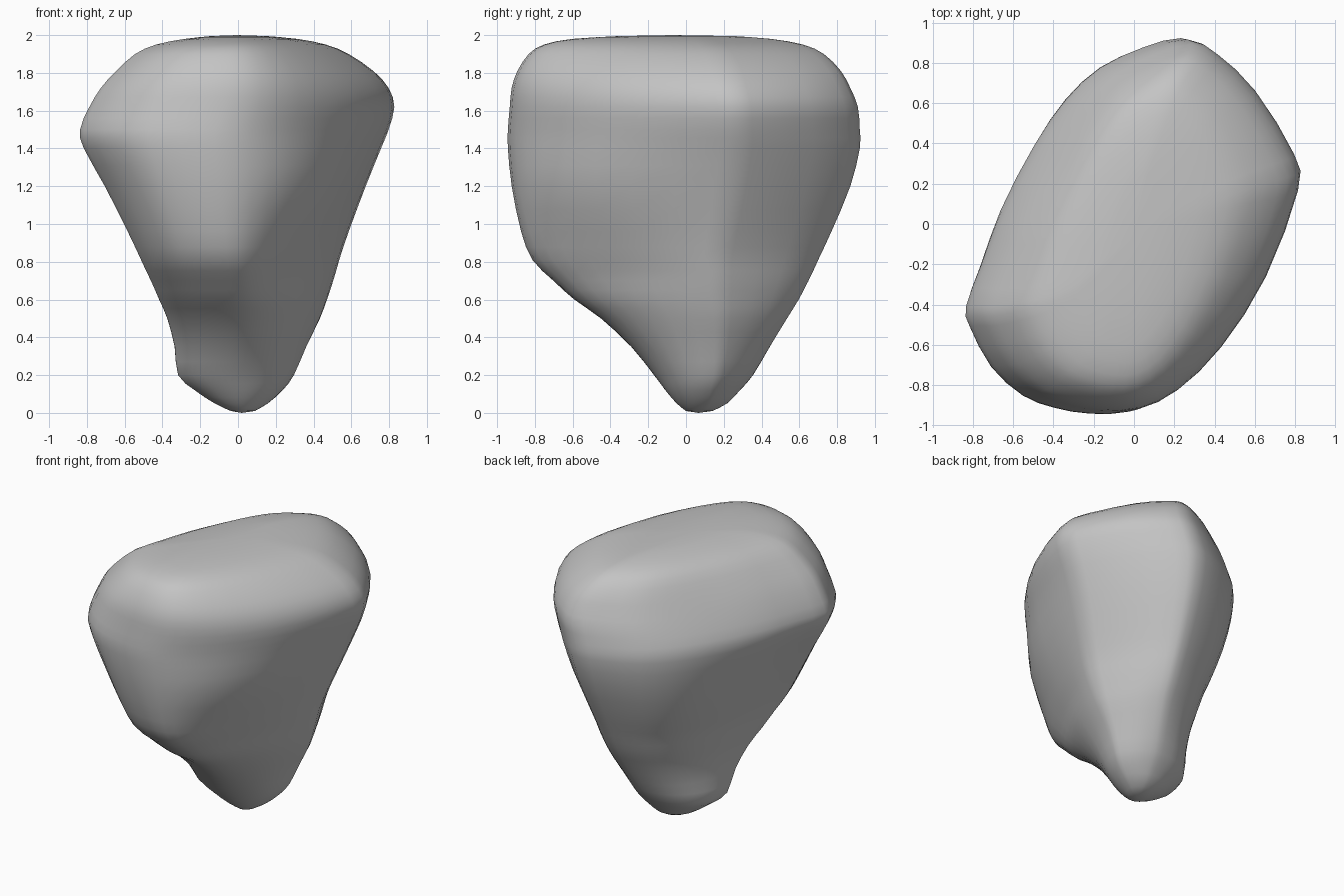
import bpy
import bmesh
import math

default_cube = bpy.data.objects.get("Cube")
if default_cube:
    bpy.data.objects.remove(default_cube, do_unlink=True)

# Widest outline of the stone, seen from above, counter-clockwise
OUTLINE = [
    (.82, .18), (.8, .36), (.6, .68), (.41, .86), (.27, .93), (.08, .88),
    (-.13, .77), (-.3, .6), (-.46, .37), (-.64, .06), (-.75, -.2),
    (-.83, -.4), (-.81, -.5), (-.7, -.7), (-.54, -.84), (-.38, -.9),
    (-.2, -.93), (0, -.92), (.2, -.82), (.42, -.6), (.65, -.25),
]
HALF_X, HALF_Y = .825, .93

# Height, then left/right and front/back limits of each slice
SLICES = [
    (.01, -.04, .09, 0, .14),
    (.05, -.13, .16, -.05, .22),
    (.12, -.24, .24, -.11, .29),
    (.2, -.33, .3, -.17, .36),
    (.35, -.345, .365, -.29, .45),
    (.5, -.38, .435, -.45, .54),
    (.6, -.42, .47, -.59, .6),
    (.7, -.46, .5, -.7, .65),
    (.81, -.51, .53, -.81, .7),
    (.96, -.58, .58, -.87, .77),
    (1.2, -.7, .67, -.92, .87),
    (1.4, -.81, .75, -.94, .92),
    (1.5, -.83, .79, -.94, .92),
    (1.62, -.78, .82, -.93, .91),
    (1.72, -.72, .79, -.92, .87),
    (1.81, -.64, .71, -.89, .82),
    (1.9, -.54, .58, -.83, .73),
    (1.95, -.43, .46, -.75, .62),
    (1.98, -.28, .31, -.6, .45),
    (1.995, -.14, .15, -.35, .25),
]


def refine(rows, closed):
    """Add a smoothly curved midpoint between neighbouring rows."""
    count = len(rows)

    def row(i):
        return rows[i % count] if closed else rows[max(0, min(i, count - 1))]

    result = []
    for i in range(count):
        result.append(rows[i])
        if closed or i < count - 1:
            near = zip(row(i - 1), row(i), row(i + 1), row(i + 2))
            result.append([(9 * (b + c) - a - d) / 16 for a, b, c, d in near])
    return result


def bump(z, centre):
    return math.exp(-((z - centre) / .35) ** 2)


def slice_points(outline, z, left, right, front, back):
    """Fit the outline to the slice limits, rounder towards the foot."""
    keep = min(1, .25 + z)
    girth = .1 * bump(z, 1.15)
    lean = .14 * bump(z, .75)
    for px, py in outline:
        ux, uy = px / HALF_X, py / HALF_Y
        angle = math.atan2(uy, ux)
        ux = keep * ux + (1 - keep) * math.cos(angle)
        uy = keep * uy + (1 - keep) * math.sin(angle)
        # Swell and lean the two broad sides, leaving the limits fixed
        swell = (1 - ux * ux) * (1 - uy * uy) * (girth * (uy - ux) + lean)
        ux -= swell
        uy += swell
        yield ((left + right + ux * (right - left)) / 2,
               (front + back + uy * (back - front)) / 2, z)


def build_stone():
    bm = bmesh.new()
    outline = refine(OUTLINE, True)
    slices = refine(SLICES, False)
    rings = [[bm.verts.new(p) for p in slice_points(outline, *s)] for s in slices]
    count = len(outline)
    # Skin between neighbouring slices
    for low, high in zip(rings, rings[1:]):
        for i in range(count):
            j = (i + 1) % count
            bm.faces.new((low[i], low[j], high[j], high[i]))
    # Rounded caps meeting at the foot and the crown
    for ring, tip_z in ((rings[0][::-1], 0), (rings[-1], 2)):
        middle = sum((v.co for v in ring), ring[0].co * 0) / count
        tip = bm.verts.new((middle.x, middle.y, tip_z))
        for i in range(count):
            bm.faces.new((ring[i], ring[(i + 1) % count], tip))
    bmesh.ops.recalc_face_normals(bm, faces=bm.faces)
    mesh = bpy.data.meshes.new("stone")
    bm.to_mesh(mesh)
    bm.free()
    mesh.shade_smooth()
    stone = bpy.data.objects.new("stone", mesh)
    bpy.context.collection.objects.link(stone)
    return stone


def make_material(name, color):
    mat = bpy.data.materials.new(name)
    mat.use_nodes = True
    mat.diffuse_color = color
    mat.node_tree.nodes["Principled BSDF"].inputs["Base Color"].default_value = color
    return mat


stone = build_stone()
stone.data.materials.append(make_material("stone grey", (.55, .55, .55, 1)))
